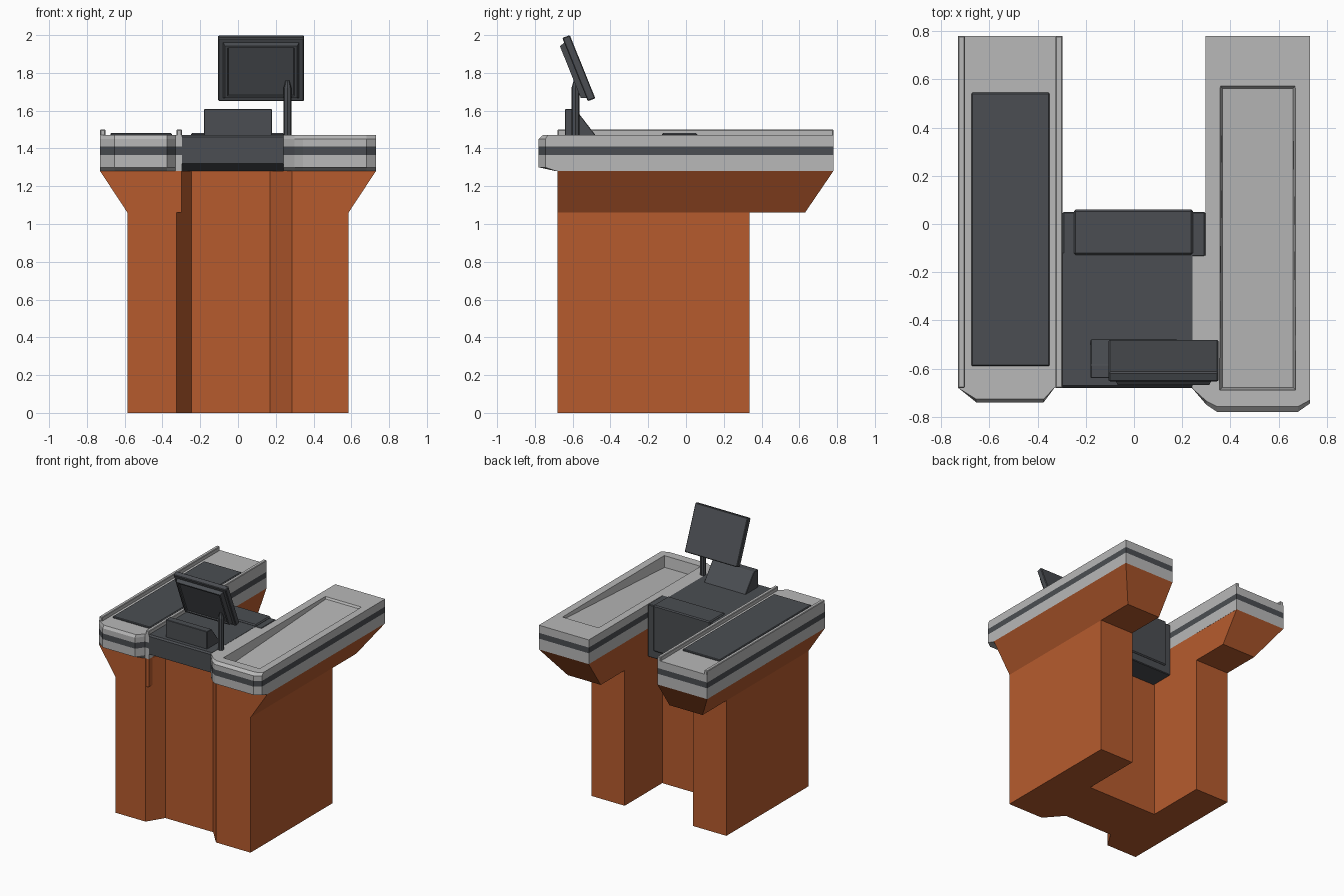
import bpy, bmesh, math

if "Cube" in bpy.data.objects:
    bpy.data.objects.remove(bpy.data.objects["Cube"])


def material(name, rgb):
    m = bpy.data.materials.new(name)
    m.diffuse_color = (*rgb, 1)
    m.use_nodes = True
    m.node_tree.nodes["Principled BSDF"].inputs["Base Color"].default_value = m.diffuse_color
    return m


ORANGE = material("orange_panel", (0.47, 0.105, 0.027))
GREY = material("light_grey", (0.48, 0.48, 0.48))
DARK = material("dark_grey", (0.07, 0.076, 0.085))


def loft(name, rings, mats, band=None, bevel=0):
    """Skin closed rings of 3D points; rings[band]..rings[band+1] uses the second material."""
    bm = bmesh.new()
    vs = [[bm.verts.new(p) for p in r] for r in rings]
    n = len(rings[0])
    bm.faces.new(vs[0])
    bm.faces.new(vs[-1])
    for k in range(len(vs) - 1):
        for i in range(n):
            j = (i + 1) % n
            f = bm.faces.new((vs[k][i], vs[k][j], vs[k + 1][j], vs[k + 1][i]))
            f.material_index = 1 if k == band else 0
    bmesh.ops.recalc_face_normals(bm, faces=bm.faces)
    me = bpy.data.meshes.new(name)
    bm.to_mesh(me)
    bm.free()
    for m in mats:
        me.materials.append(m)
    ob = bpy.data.objects.new(name, me)
    bpy.context.collection.objects.link(ob)
    if bevel:
        b = ob.modifiers.new("bevel", 'BEVEL')
        b.width = bevel
        b.segments = 1
    return ob


def rect(x0, x1, y0, y1, z):
    return [(x0, y0, z), (x1, y0, z), (x1, y1, z), (x0, y1, z)]


def box(name, x0, x1, y0, y1, z0, z1, mat, bevel=0):
    return loft(name, [rect(x0, x1, y0, y1, z0), rect(x0, x1, y0, y1, z1)], [mat], bevel=bevel)


def side_profile(name, pts, x0, x1, mat, bevel=0):
    """Extrude a (y, z) profile along x."""
    return loft(name, [[(x, y, z) for y, z in pts] for x in (x0, x1)], [mat], bevel=bevel)


# U-shaped cabinet with a recessed front panel
plan = [(-.585, -.68), (-.325, -.68), (-.245, -.55), (.17, -.55), (.285, -.68), (.585, -.68),
        (.585, .335), (.297, .335), (.297, -.13), (-.297, -.13), (-.297, .335), (-.585, .335)]
loft("cabinet", [[(x, y, z) for x, y in plan] for z in (0, 1.28)], [ORANGE])

# Flared supports under both arms
for s, side in ((-1, "left"), (1, "right")):
    loft(side + "_flare", [rect(s * .298, s * .585, -.679, .63, 1.06),
                           rect(s * .298, s * .73, -.679, .78, 1.28)], [ORANGE])

# Striped arm tops: (height, how far the nose sticks out)
LEVELS = [(1.28, .1), (1.30, 1), (1.365, 1), (1.41, 1), (1.45, 1), (1.47, .78)]


def arm(name, outline):
    rings = [[(x, y if y >= -.68 else -.68 + (y + .68) * f, z) for x, y in outline]
             for z, f in LEVELS]
    return loft(name, rings, [GREY, DARK], band=2)


arm("conveyor_arm", [(-.297, .78), (-.297, -.68), (-.33, -.68), (-.375, -.74),
                     (-.655, -.74), (-.73, -.68), (-.73, .78)])
tray = arm("tray_arm", [(.24, -.68), (.24, -.13), (.297, -.13), (.297, .78), (.73, .78),
                        (.73, -.745), (.68, -.78), (.345, -.78), (.30, -.75)])

# Sloping tray cut into the right arm, deeper at the front
def sloped(inset, zf, zb):
    x0, x1, y0, y1 = .355 + inset, .672 - inset, -.69 + inset, .575 - inset
    return [(x0, y0, zf), (x1, y0, zf), (x1, y1, zb), (x0, y1, zb)]


cutter = loft("tray_cutter", [sloped(.012, 1.385, 1.455), sloped(0, 1.475, 1.475),
                              sloped(0, 1.55, 1.55)], [GREY])
cutter.hide_render = True
cut = tray.modifiers.new("tray", 'BOOLEAN')
cut.operation = 'DIFFERENCE'
cut.solver = 'EXACT'
cut.object = cutter
dg = bpy.context.evaluated_depsgraph_get()
mesh = bpy.data.meshes.new_from_object(tray.evaluated_get(dg))
tray.modifiers.clear()
tray.data = mesh
bpy.data.objects.remove(cutter)

# Conveyor belt and guide rails
box("conveyor_belt", -.675, -.35, -.59, .545, 1.46, 1.482, DARK, .005)
for name, x0, x1 in (("outer_rail", -.73, -.702), ("inner_rail", -.325, -.297)):
    box(name, x0, x1, -.68, .78, 1.465, 1.50, GREY, .004)

# Dark counter between the arms, scanner housing
side_profile("counter", [(-.68, 1.32), (-.68, 1.46), (-.67, 1.472), (-.12, 1.472),
                         (-.12, 1.28), (-.55, 1.28)], -.297, .243, DARK)
box("scanner_housing", -.296, .296, -.135, .05, 1.06, 1.472, DARK, .005)
box("scanner", -.25, .245, -.128, .06, 1.12, 1.482, DARK, .008)

# Register keyboard box
side_profile("register", [(-.64, 1.465), (-.64, 1.608), (-.585, 1.608), (-.475, 1.465)],
             -.18, .18, DARK, .003)

# Monitor post
loft("monitor_post", [[(.262 + r * math.cos(a * math.pi / 4), -.585 + r * math.sin(a * math.pi / 4), z)
                       for a in range(8)] for r, z in ((.021, 1.46), (.021, 1.72), (.01, 1.76))], [DARK])

# Tilted monitor with raised back shell
top, bot = (-.655, 1.985), (-.52, 1.65)
side_profile("monitor", [top, (-.615, 2.0), (-.48, 1.665), bot], -.105, .35, DARK, .005)


def back_ring(t0, t1, x0, x1, out):
    p = [(top[0] + (bot[0] - top[0]) * t - .93 * out,
          top[1] + (bot[1] - top[1]) * t - .37 * out) for t in (t0, t1)]
    return [(x0, *p[0]), (x1, *p[0]), (x1, *p[1]), (x0, *p[1])]


loft("monitor_back", [back_ring(.07, .95, -.08, .325, -.005), back_ring(.1, .92, -.068, .313, .028),
                      back_ring(.13, .89, -.055, .3, .028), back_ring(.14, .88, -.05, .295, .02)], [DARK])
